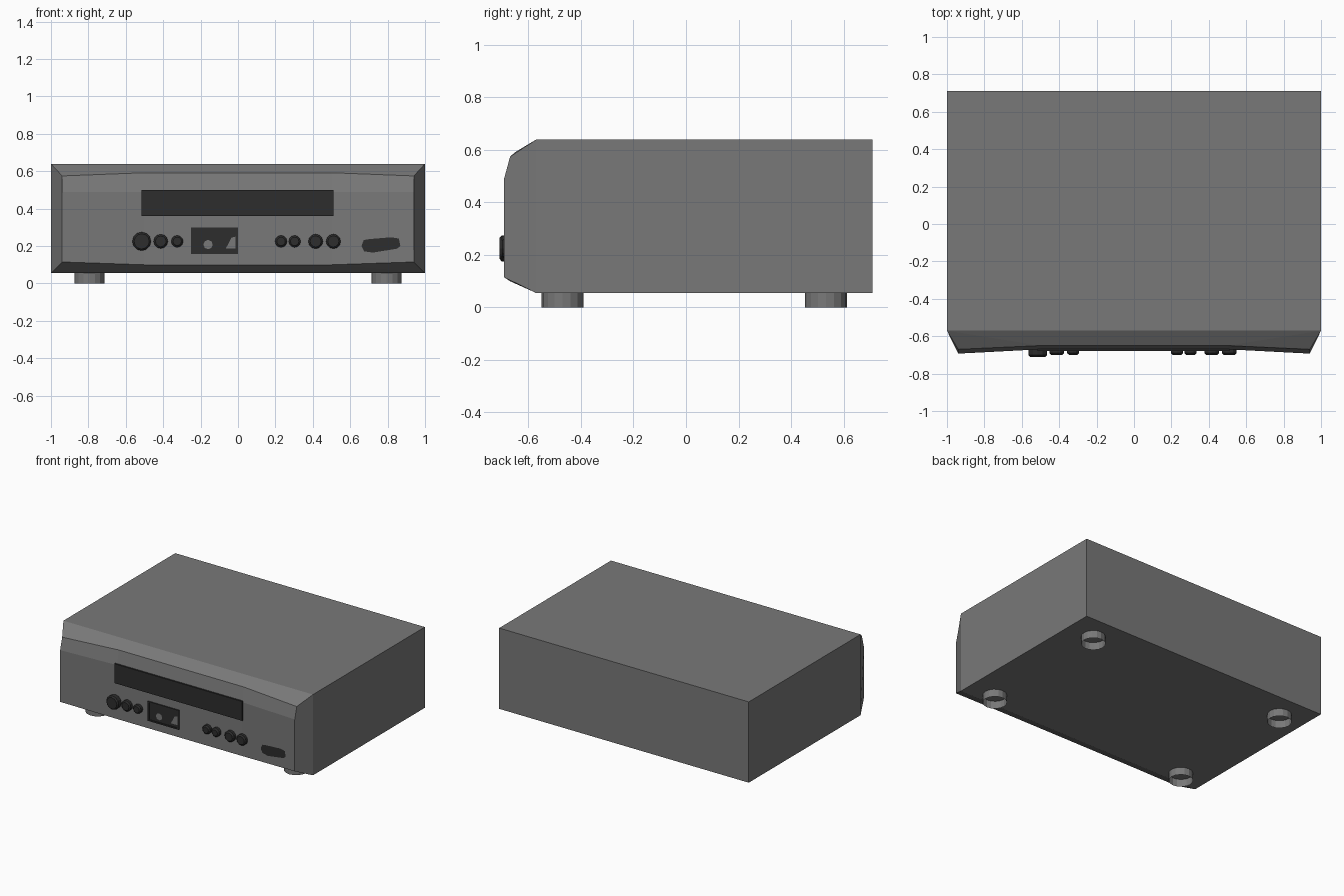
import bpy, bmesh, math
from mathutils import Matrix

if "Cube" in bpy.data.objects:
    bpy.data.objects.remove(bpy.data.objects["Cube"])


def material(name, v):
    m = bpy.data.materials.new(name)
    m.diffuse_color = (v, v, v, 1)
    m.use_nodes = True
    m.node_tree.nodes["Principled BSDF"].inputs["Base Color"].default_value = m.diffuse_color
    return m


GREY = material("casing grey", 0.19)
DARK = material("control black", 0.026)


def finish(name, bm, mat, recalc=True):
    if recalc:
        bmesh.ops.recalc_face_normals(bm, faces=bm.faces)
    me = bpy.data.meshes.new(name)
    bm.to_mesh(me)
    bm.free()
    me.materials.append(mat)
    ob = bpy.data.objects.new(name, me)
    bpy.context.collection.objects.link(ob)
    return ob


def box(name, x0, x1, y0, y1, z0, z1, mat):
    bm = bmesh.new()
    bmesh.ops.create_cube(bm, size=1)
    for v in bm.verts:
        v.co.x = x1 if v.co.x > 0 else x0
        v.co.y = y1 if v.co.y > 0 else y0
        v.co.z = z1 if v.co.z > 0 else z0
    return finish(name, bm, mat)


def face_y(x):
    # depth of the gently dished front panel
    return -0.67 - 0.023 * max(0, abs(x) - 0.5) / 0.44


def front_plate(name, outline, lift, mat):
    # thin plate following the front panel
    bm = bmesh.new()
    f = bm.faces.new([bm.verts.new((x, face_y(x) - lift, z)) for x, z in outline])
    f.normal_update()
    if f.normal.y > 0:
        f.normal_flip()
    return finish(name, bm, mat, False)


# Casing: box with a chamfered, slightly concave front
bm = bmesh.new()
cols = []
for x in (-0.94, -0.5, 0.5, 0.94):
    edge = abs(x) > 0.6
    rows = ([(-0.57 - 0.123, 0.115), (-0.693, 0.49), (-0.67, 0.575)] if edge
            else [(-0.67, 0.10), (-0.67, 0.49), (-0.65, 0.592)])
    cols.append([bm.verts.new((x, y, z)) for y, z in rows])
for a, b in zip(cols, cols[1:]):
    for i in range(2):
        bm.faces.new((a[i], b[i], b[i + 1], a[i + 1]))
rim, back = [[bm.verts.new((x, y, z)) for x, z in
              ((-1, 0.055), (1, 0.055), (1, 0.64), (-1, 0.64))] for y in (-0.57, 0.71)]
for i in range(4):
    j = (i + 1) % 4
    bm.faces.new((rim[i], rim[j], back[j], back[i]))
bm.faces.new(back)
bm.faces.new([rim[3], rim[0]] + cols[0])
bm.faces.new([rim[2], rim[1]] + cols[3])
for row, l, r in ((0, rim[0], rim[1]), (2, rim[3], rim[2])):
    c = [col[row] for col in cols]
    bm.faces.new((l, c[1], c[0]))
    bm.faces.new((l, r, c[2], c[1]))
    bm.faces.new((r, c[3], c[2]))
finish("casing", bm, GREY)

# Feet: open tubes
for x in (-0.795, 0.795):
    for y in (-0.47, 0.533):
        bm = bmesh.new()
        bmesh.ops.create_cone(bm, cap_ends=False, segments=16, radius1=0.08, radius2=0.08,
                              depth=0.055, matrix=Matrix.Translation((x, y, 0.0275)))
        finish("foot", bm, GREY)

# Disc tray
box("disc_tray", -0.515, 0.51, -0.68, -0.645, 0.36, 0.50, DARK)

# Small display with a raised frame and two pale marks
box("display_panel", -0.25, 0.0, -0.673, -0.66, 0.157, 0.298, DARK)
for name, x0, x1, z0, z1 in (("left", -0.25, -0.238, 0.157, 0.298),
                             ("right", -0.012, 0.0, 0.157, 0.298),
                             ("top", -0.238, -0.012, 0.288, 0.298),
                             ("bottom", -0.238, -0.012, 0.157, 0.167)):
    box("display_frame_" + name, x0, x1, -0.678, -0.66, z0, z1, DARK)
front_plate("display_dot", [(-0.16 + 0.025 * math.cos(i * math.tau / 8),
                             0.208 + 0.025 * math.sin(i * math.tau / 8)) for i in range(8)],
            0.005, GREY)
front_plate("display_wedge", [(-0.065, 0.187), (-0.014, 0.187), (-0.014, 0.25),
                              (-0.035, 0.245)], 0.005, GREY)

# Round buttons with bevelled rims
for x, r, tip in ((-0.515, 0.05, -0.71), (-0.413, 0.038, -0.70), (-0.325, 0.032, -0.70),
                  (0.23, 0.032, -0.70), (0.303, 0.032, -0.70),
                  (0.415, 0.039, -0.70), (0.51, 0.039, -0.70)):
    bm = bmesh.new()
    d = -0.66 - tip
    bmesh.ops.create_cone(bm, cap_ends=True, segments=12, radius1=r, radius2=r, depth=d,
                          matrix=Matrix.Translation((x, tip + d / 2, 0.225))
                          @ Matrix.Rotation(math.pi / 2, 4, 'X'))
    rim_edges = [e for e in bm.edges if all(v.co.y < tip + 0.001 for v in e.verts)]
    bmesh.ops.bevel(bm, geom=rim_edges, offset=0.009, segments=1, affect='EDGES')
    finish("button", bm, DARK)

# Oblong sensor window at the right
front_plate("sensor_window", [(0.66, 0.20), (0.672, 0.232), (0.70, 0.237), (0.82, 0.247),
                              (0.86, 0.24), (0.868, 0.20), (0.85, 0.186), (0.72, 0.165),
                              (0.675, 0.172)], 0.004, DARK)
